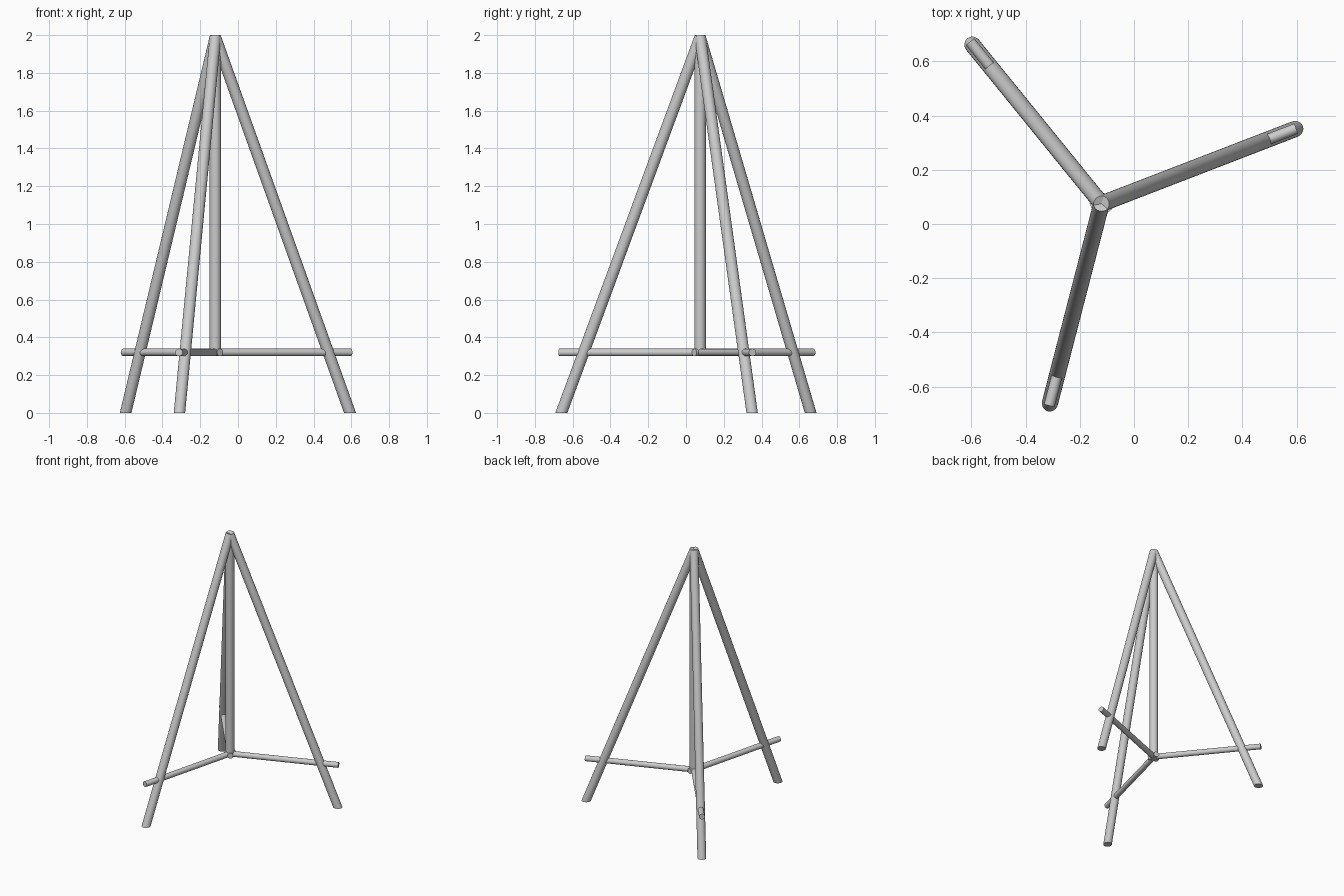
import bpy, bmesh, math
from mathutils import Vector

if "Cube" in bpy.data.objects:
    bpy.data.objects.remove(bpy.data.objects["Cube"])

APEX = Vector((-0.12, 0.075, 0))
FEET = [(-0.595, 0.66), (0.593, 0.35), (-0.31, -0.66)]


def rod(name, a, b, radius, cut_floor=False):
    """Round rod from a to b, optionally trimmed flat on the floor."""
    a, b = Vector(a), Vector(b)
    d = b - a
    bm = bmesh.new()
    bmesh.ops.create_cone(bm, cap_ends=True, segments=24,
                          radius1=radius, radius2=radius, depth=d.length)
    rot = d.to_track_quat('Z', 'Y').to_matrix()
    for v in bm.verts:
        v.co = rot @ v.co + (a + b) / 2
    if cut_floor:
        geom = bm.verts[:] + bm.edges[:] + bm.faces[:]
        cut = bmesh.ops.bisect_plane(bm, geom=geom, plane_co=(0, 0, 0),
                                     plane_no=(0, 0, 1), clear_inner=True)
        edges = [e for e in cut['geom_cut'] if isinstance(e, bmesh.types.BMEdge)]
        bmesh.ops.contextual_create(bm, geom=edges)
    bmesh.ops.recalc_face_normals(bm, faces=bm.faces[:])
    mesh = bpy.data.meshes.new(name)
    bm.to_mesh(mesh)
    bm.free()
    ob = bpy.data.objects.new(name, mesh)
    bpy.context.collection.objects.link(ob)
    bpy.context.view_layer.objects.active = ob
    ob.select_set(True)
    bpy.ops.object.shade_smooth_by_angle(angle=math.radians(40))
    ob.select_set(False)


# Centre post
rod("centre_post", APEX + Vector((0, 0, 0.32)), APEX + Vector((0, 0, 1.99)), 0.03)

for i, (x, y) in enumerate(FEET, 1):
    foot = Vector((x, y, 0))
    top = APEX + Vector((0, 0, 1.99))
    out = (foot - APEX).normalized()
    # Splayed leg, trimmed level at the floor
    rod(f"leg_{i}", foot + (foot - top) * 0.03, top, 0.03, True)
    # Horizontal brace crossing the leg
    base = APEX + Vector((0, 0, 0.32))
    rod(f"brace_{i}", base - out * 0.04, base + out * 0.77, 0.02)
